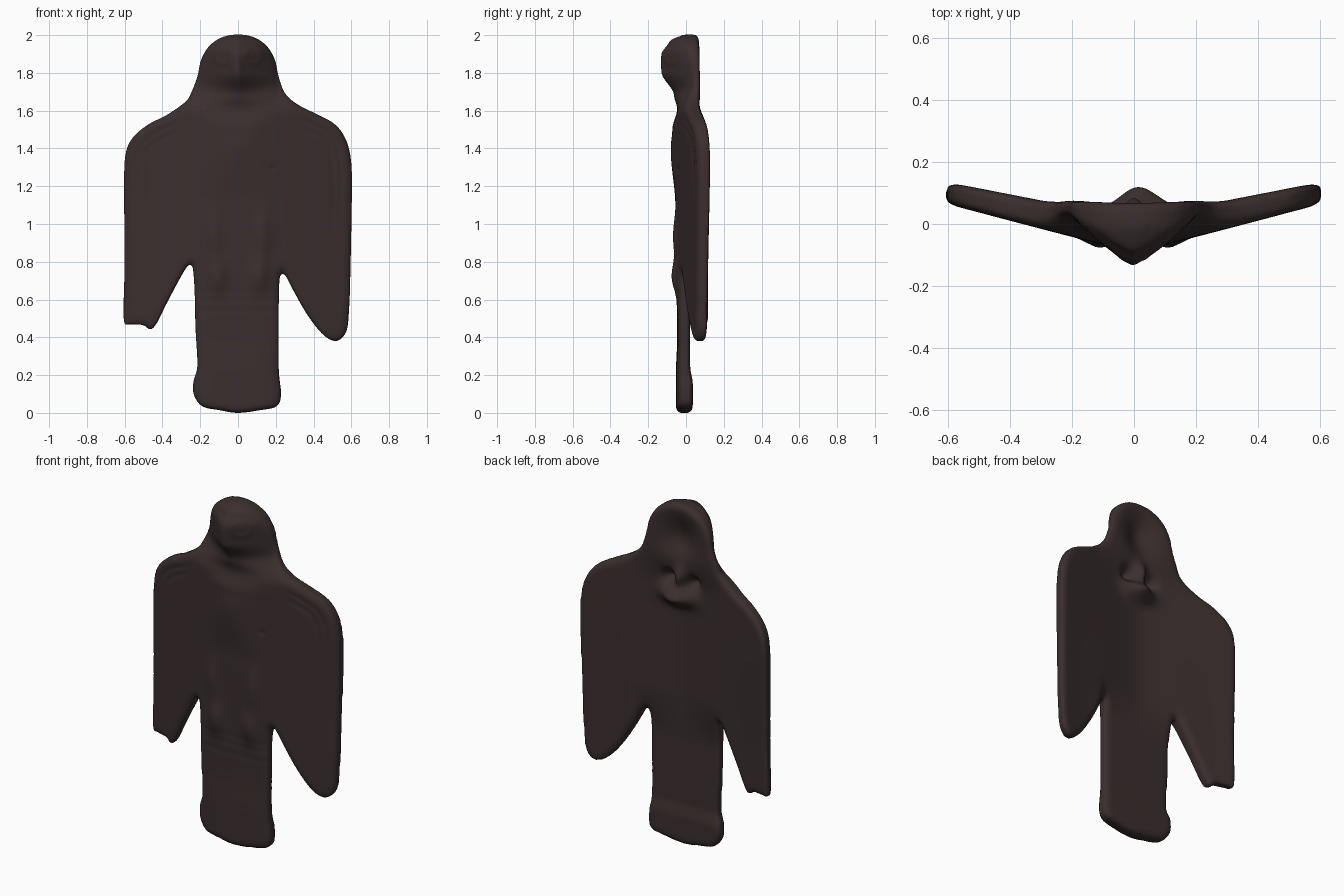
import bpy, bmesh, math
from mathutils import Vector, kdtree

if "Cube" in bpy.data.objects:
    bpy.data.objects.remove(bpy.data.objects["Cube"], do_unlink=True)

HALF = 0.04

bronze = bpy.data.materials.new("dark brown bronze")
bronze.use_nodes = True
colour = (0.044, 0.028, 0.028, 1)
bronze.diffuse_color = colour
bsdf = bronze.node_tree.nodes["Principled BSDF"]
bsdf.inputs["Base Color"].default_value = colour
bsdf.inputs["Roughness"].default_value = 0.8

# Outline points (x, z), clockwise from the crown
half_head = [(.08, 1.99), (.15, 1.945), (.195, 1.87), (.215, 1.78), (.25, 1.69)]
left_wing = [(.32, 1.63), (.42, 1.58), (.51, 1.53), (.565, 1.46), (.595, 1.36), (.603, 1.2),
             (.595, .75), (.588, .55), (.573, .43), (.52, .38), (.45, .415),
             (.37, .515), (.3, .635), (.25, .73), (.228, .74)]
tail = [(.217, .65), (.215, .25), (.228, .1), (.205, .035), (.12, .015), (0, .0), (-.1, .015),
        (-.19, .035), (-.235, .1), (-.235, .17), (-.215, .25), (-.225, .45), (-.23, .65)]
right_wing = [(-.24, .77), (-.26, .785), (-.3, .725), (-.38, .575), (-.43, .475), (-.465, .44),
              (-.5, .465), (-.57, .47), (-.605, .495), (-.6, .8), (-.603, 1.2),
              (-.595, 1.37), (-.555, 1.46), (-.47, 1.53), (-.38, 1.575), (-.28, 1.645)]
mirrored_head = [(-x, z) for x, z in reversed(half_head)]
outline = [(0, 2.003)] + half_head + left_wing + tail + right_wing + mirrored_head

# Front depth along the centre line (z, y)
centre_line = [(0, -.055), (.2, -.055), (.4, -.048), (.6, -.05), (1.1, -.058), (1.4, -.085),
               (1.5, -.075), (1.61, -.048), (1.68, -.065), (1.8, -.125), (1.9, -.13),
               (1.97, -.09), (2, -.04)]


def smooth_loop(points, steps):
    """Closed Catmull-Rom curve through the points."""
    pts = [Vector(p) for p in points]
    n, result = len(pts), []
    for i in range(n):
        a, b, c, d = (pts[(i + k) % n] for k in (-1, 0, 1, 2))
        for s in range(steps):
            t = s / steps
            result.append(0.5 * (2 * b + (c - a) * t + (2 * a - 5 * b + 4 * c - d) * t * t
                                 + (3 * b - a - 3 * c + d) * t ** 3))
    return result


def ramp(low, high, value):
    t = min(1, max(0, (value - low) / (high - low)))
    return t * t * (3 - 2 * t)


def mix(a, b, t):
    return a + (b - a) * t


def bump(x, z, cx, cz, width, height):
    return math.exp(-((x - cx) / width) ** 2 - ((z - cz) / height) ** 2)


def centre_depth(z):
    for (z0, y0), (z1, y1) in zip(centre_line, centre_line[1:]):
        if z <= z1:
            return mix(y0, y1, ramp(z0, z1, z))
    return centre_line[-1][1]


def front_depth(x, z, edge):
    ax, base = abs(x), centre_depth(z)
    # breast blending softly into the swept wings
    slope = 0.063 - 0.265 * (0.6 - ax)
    body = (base + slope + math.hypot(base - slope, 0.015)) / 2
    head = mix(base, 0.03, min(1, ax / 0.21) ** 1.2)
    y = mix(body, head, ramp(1.58, 1.74, z))
    # legs and feet
    y -= 0.028 * bump(ax, z, 0.11, 0.72, 0.05, 0.09)
    y -= 0.018 * bump(ax, z, 0.13, 0.93, 0.04, 0.12)
    # bands across the root of the tail
    if ax < 0.22:
        y += 0.002 * sum(bump(0, z, 0, level, 1, 0.012) for level in (0.54, 0.6, 0.64))
    # ringed eyes and hooked beak
    ring = math.hypot(ax - 0.08, z - 1.89)
    y -= 0.006 * math.exp(-((ring - 0.04) / 0.013) ** 2)
    y -= 0.006 * math.exp(-(ring / 0.014) ** 2)
    y -= 0.01 * bump(x, z, -0.015, 1.83, 0.03, 0.07)
    # grooves following the leading edge of each wing
    wing = ramp(0.3, 0.38, ax) * ramp(0.8, 1.4, z)
    y += 0.006 * wing * sum(math.exp(-((edge - g) / 0.01) ** 2) for g in (0.06, 0.1))
    # small casting pit
    return y + 0.015 * bump(x, z, 0.185, 1.295, 0.01, 0.008)


def back_depth(x, z):
    ax = abs(x)
    sweep = math.hypot(ax, 0.08) - 0.08
    body = 0.03 + 0.2 * sweep - 0.014 * ramp(1.5, 0.5, z) * ramp(0.2, 0.5, ax)
    in_tail = (1 - ramp(0.6, 0.9, z)) * (1 - ramp(0.22, 0.3, ax))
    tail_back = 0.022 + 0.014 * (1 - ramp(0.15, 0.25, z))
    y = mix(body, tail_back, in_tail)
    y = mix(y, 0.076, ramp(1.5, 1.72, z) * (1 - ramp(0.25, 0.4, ax)))
    # hollow behind the head
    y -= 0.055 * bump(x, z, 0, 1.8, 0.1, 0.12)
    # tapering post running into a broad boss, with a pocket on each side
    y += 0.045 * bump(x, z, 0, 1.57, 0.035, 0.06)
    y += 0.09 * bump(x, z, 0.015, 1.46, 0.09, 0.05)
    return y - 0.05 * bump(ax, z, 0.08, 1.555, 0.035, 0.035)


def make_active(obj):
    bpy.ops.object.select_all(action='DESELECT')
    obj.select_set(True)
    bpy.context.view_layer.objects.active = obj


# Flat plate cut to the outline, then remeshed evenly
bm = bmesh.new()
face = bm.faces.new([bm.verts.new((p.x, -HALF, p.y)) for p in smooth_loop(outline, 6)])
extruded = bmesh.ops.extrude_face_region(bm, geom=[face])
moved = [v for v in extruded["geom"] if isinstance(v, bmesh.types.BMVert)]
bmesh.ops.translate(bm, verts=moved, vec=(0, 2 * HALF, 0))
bmesh.ops.recalc_face_normals(bm, faces=bm.faces)
mesh = bpy.data.meshes.new("bird_relief")
bm.to_mesh(mesh)
bm.free()
bird = bpy.data.objects.new("bird_relief", mesh)
bpy.context.collection.objects.link(bird)
make_active(bird)
remesh = bird.modifiers.new("even_grid", 'REMESH')
remesh.mode = 'VOXEL'
remesh.voxel_size = 0.01
bpy.ops.object.modifier_apply(modifier=remesh.name)

# Sculpt front and back, rounding the rim
rim_points = smooth_loop(outline, 80)
tree = kdtree.KDTree(len(rim_points))
for i, p in enumerate(rim_points):
    tree.insert((p.x, 0, p.y), i)
tree.balance()
for v in bird.data.vertices:
    x, side, z = v.co
    edge = tree.find((x, 0, z))[2]
    front, back = front_depth(x, z, edge), back_depth(x, z)
    back = max(back, front + 0.025)
    inset = 1 - min(1, edge / 0.04)
    rim = 0.45 + 0.55 * math.sqrt(1 - inset * inset)
    v.co.y = (front + back) / 2 + side / HALF * rim * (back - front) / 2
soften = bird.modifiers.new("soften", 'SMOOTH')
soften.factor = 0.5
soften.iterations = 4
bpy.ops.object.modifier_apply(modifier=soften.name)
bird.data.materials.clear()
bird.data.materials.append(bronze)
for polygon in bird.data.polygons:
    polygon.use_smooth = True
